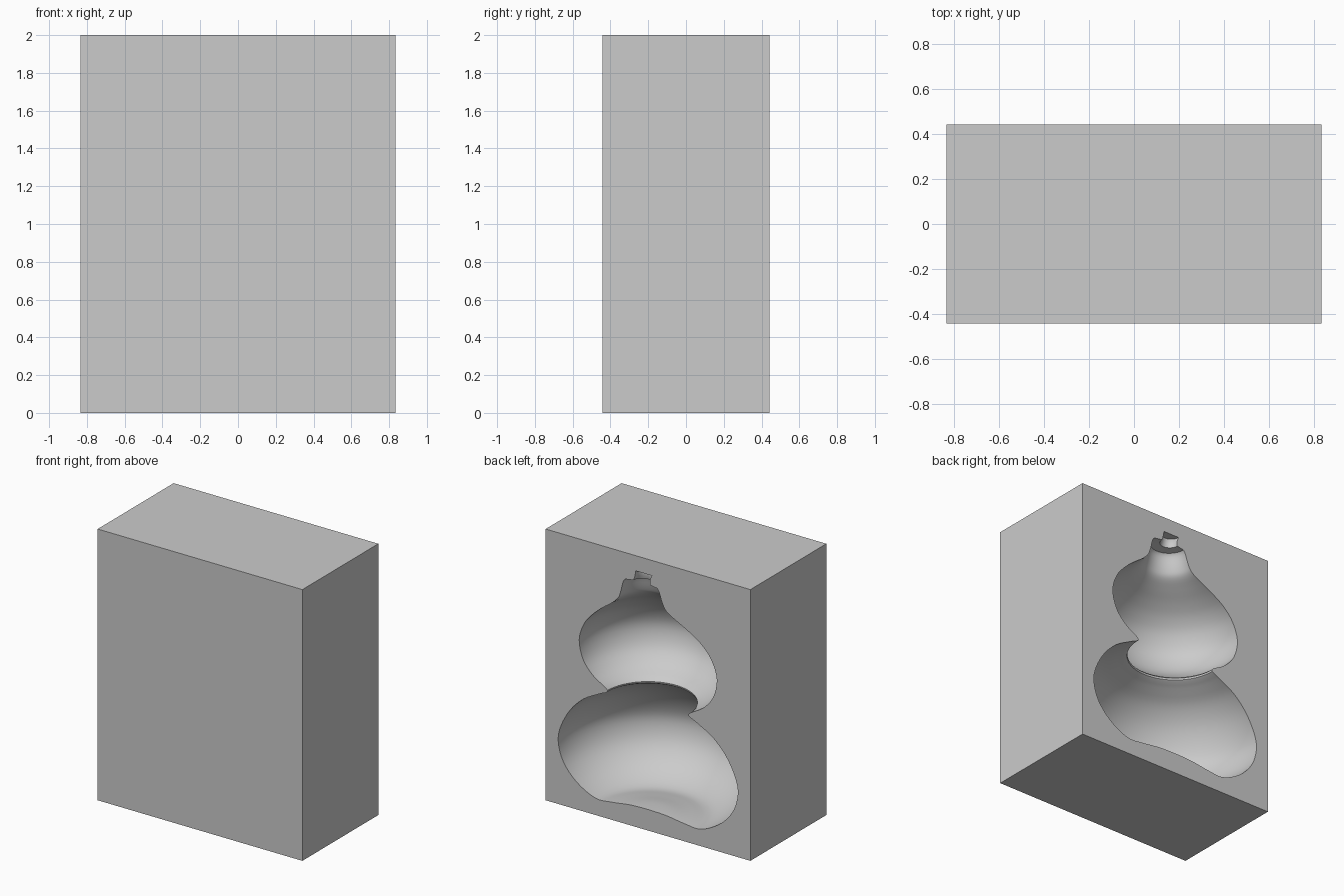
import bpy, bmesh, math
from mathutils import Vector

cube = bpy.data.objects.get("Cube")
if cube:
    bpy.data.objects.remove(cube, do_unlink=True)

WIDTH, DEPTH, HEIGHT = 1.67, 0.885, 2.0
SEGMENTS, STEPS = 72, 4

grey = bpy.data.materials.new("plain grey")
grey.use_nodes = True
grey.diffuse_color = (0.6, 0.6, 0.6, 1)
grey.node_tree.nodes["Principled BSDF"].inputs["Base Color"].default_value = grey.diffuse_color


def finish(bm, name):
    bmesh.ops.recalc_face_normals(bm, faces=bm.faces)
    mesh = bpy.data.meshes.new(name)
    bm.to_mesh(mesh)
    bm.free()
    mesh.materials.append(grey)
    obj = bpy.data.objects.new(name, mesh)
    bpy.context.collection.objects.link(obj)
    return obj


def smooth_path(points):
    """Catmull-Rom curve through the points."""
    pts = [Vector(p) for p in points]
    ext = [pts[0]] + pts + [pts[-1]]
    out = []
    for a, b, c, d in zip(ext, ext[1:], ext[2:], ext[3:]):
        for i in range(STEPS):
            t = i / STEPS
            out.append(b + (c - a) * (t / 2) + (a * 2 - b * 5 + c * 4 - d) * (t * t / 2)
                       + (b * 3 - a - c * 3 + d) * (t ** 3 / 2))
    return out + [pts[-1]]


# Solid block
bm = bmesh.new()
bmesh.ops.create_cube(bm, size=1)
bmesh.ops.scale(bm, verts=bm.verts, vec=(WIDTH, DEPTH, HEIGHT))
bmesh.ops.translate(bm, verts=bm.verts, vec=(0, 0, HEIGHT / 2))
block = finish(bm, "mould_block")

# Gourd rings: height, radius, sideways shift of the centre
body = [(.155, .03, 0), (.15, .15, 0), (.13, .3, 0), (.125, .43, 0), (.2, .58, 0),
        (.32, .69, 0), (.46, .733, 0), (.58, .712, 0), (.72, .635, 0), (.83, .525, 0),
        (.9, .4, 0), (.945, .33, 0), (1.02, .445, 0), (1.12, .53, 0), (1.26, .562, 0),
        (1.39, .52, 0), (1.48, .445, 0), (1.545, .36, .01), (1.6, .27, .025),
        (1.65, .2, .045), (1.7, .172, .052), (1.78, .147, .056), (1.805, .13, .055)]
stem = [(1.815, .068, .05), (1.85, .062, .045), (1.888, .066, .035)]
rings = smooth_path(body) + smooth_path(stem)

# Gourd cutter, with its axis on the back face
bm = bmesh.new()
loops = []
for z, r, cx in rings:
    loop = []
    for i in range(SEGMENTS):
        a = math.tau * (i + 0.5) / SEGMENTS
        loop.append(bm.verts.new((cx + r * math.cos(a), DEPTH / 2 + r * math.sin(a), z)))
    loops.append(loop)
for low, high in zip(loops, loops[1:]):
    for i in range(SEGMENTS):
        j = (i + 1) % SEGMENTS
        bm.faces.new((low[i], low[j], high[j], high[i]))
bm.faces.new(loops[0])
bm.faces.new(loops[-1])
cutter = finish(bm, "gourd_cutter")
cutter.hide_render = True

# Carve the cavity, then drop the cutter
cut = block.modifiers.new("gourd_cavity", "BOOLEAN")
cut.operation = "DIFFERENCE"
cut.solver = "EXACT"
cut.object = cutter
bpy.ops.object.select_all(action="DESELECT")
block.select_set(True)
bpy.context.view_layer.objects.active = block
bpy.ops.object.modifier_apply(modifier=cut.name)
bpy.data.objects.remove(cutter, do_unlink=True)
bpy.ops.object.shade_smooth_by_angle(angle=math.radians(35))
